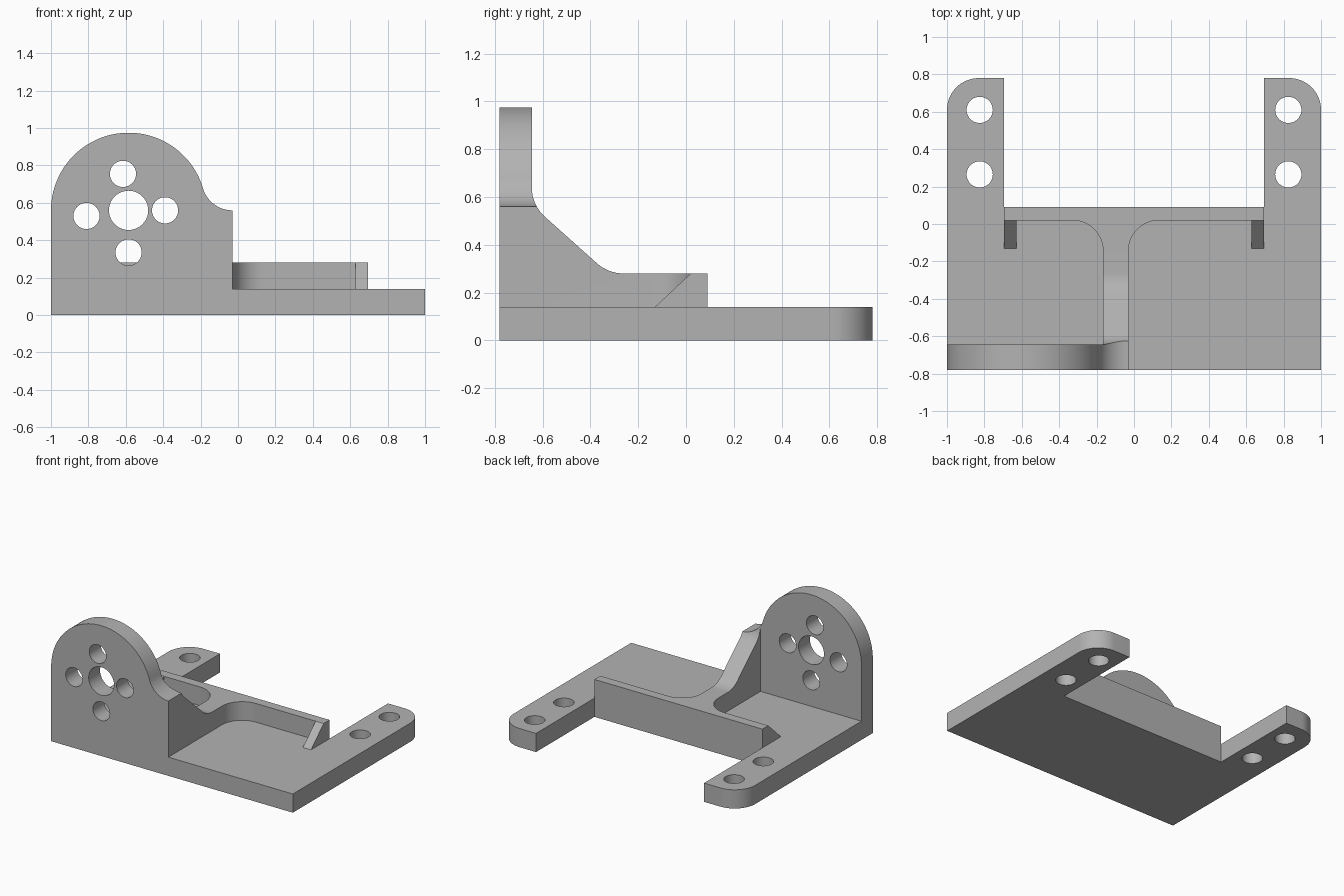
import bpy, bmesh
from math import radians, sin, cos, pi
from mathutils import Vector

cube = bpy.data.objects.get("Cube")
if cube:
    bpy.data.objects.remove(cube, do_unlink=True)

grey = bpy.data.materials.new("plain grey")
grey.use_nodes = True
COLOUR = (0.45, 0.45, 0.45, 1)
grey.diffuse_color = COLOUR
grey.node_tree.nodes["Principled BSDF"].inputs["Base Color"].default_value = COLOUR

# Each profile plane maps (u, v, depth) to x, y, z
PLANES = {
    "top": lambda u, v, d: (u, v, d),
    "front": lambda u, v, d: (u, d, v),
    "side": lambda u, v, d: (d, u, v),
}


def arc(cx, cy, r, start, end, steps=16):
    angles = [radians(start + (end - start) * i / steps) for i in range(steps + 1)]
    return [(cx + r * cos(a), cy + r * sin(a)) for a in angles]


def prism(name, plane, points, low, high):
    """Extrude a closed profile between two depths."""
    place = PLANES[plane]
    bm = bmesh.new()
    face = bm.faces.new([bm.verts.new(place(u, v, low)) for u, v in points])
    new = bmesh.ops.extrude_face_region(bm, geom=[face])["geom"]
    shift = Vector(place(0, 0, high - low))
    bmesh.ops.translate(bm, vec=shift, verts=[g for g in new if isinstance(g, bmesh.types.BMVert)])
    bmesh.ops.recalc_face_normals(bm, faces=bm.faces[:])
    mesh = bpy.data.meshes.new(name)
    bm.to_mesh(mesh)
    bm.free()
    mesh.materials.append(grey)
    obj = bpy.data.objects.new(name, mesh)
    bpy.context.collection.objects.link(obj)
    return obj


def select(obj):
    bpy.ops.object.select_all(action="DESELECT")
    obj.select_set(True)
    bpy.context.view_layer.objects.active = obj


def combine(obj, tool, operation):
    """Apply a boolean and discard its tool."""
    select(obj)
    mod = obj.modifiers.new("cut", "BOOLEAN")
    mod.operation, mod.solver, mod.object = operation, "EXACT", tool
    bpy.ops.object.modifier_apply(modifier=mod.name)
    bpy.data.objects.remove(tool, do_unlink=True)


def drill(obj, plane, u, v, r, low, high):
    combine(obj, prism("drill", plane, arc(u, v, r, 0, 360, 40)[:-1], low, high), "DIFFERENCE")


FRONT, BACK, PLATE_BACK = -0.78, 0.09, -0.645
BASE_TOP, WALL_TOP = 0.14, 0.28
RIB_LEFT, RIB_RIGHT, INNER = -0.165, -0.03, 0.695

# Base plate with two rounded mounting arms
right_half = [(1, FRONT)] + arc(0.83, 0.61, 0.17, 0, 90) + [(INNER, 0.78), (INNER, BACK)]
base = prism("base_plate", "top", right_half + [(-x, y) for x, y in reversed(right_half)], 0, BASE_TOP)
for x in (-0.825, 0.825):
    for y in (0.265, 0.61):
        drill(base, "top", x, y, 0.07, -0.1, 0.3)

# Upright plate: large round head flowing into a small fillet
fillet = arc(RIB_RIGHT, 0.724, 0.164, 196.5, 270)
head = arc(-0.585, 0.56, 0.415, 180, 16.5, 48) + fillet[1:]
plate = prism("upright_plate", "front",
              [(-1, BASE_TOP)] + head + [(RIB_RIGHT, BASE_TOP)], FRONT, PLATE_BACK)
drill(plate, "front", -0.585, 0.56, 0.105, -0.9, -0.5)
for x, z in ((-0.615, 0.755), (-0.81, 0.53), (-0.39, 0.56), (-0.585, 0.335)):
    drill(plate, "front", x, z, 0.07, -0.9, -0.5)

# Rib and back wall: plan outline trimmed by the sloping side profile
plan = [(RIB_LEFT, PLATE_BACK), (RIB_RIGHT, PLATE_BACK)]
plan += arc(0.135, -0.145, 0.165, 180, 90)
plan += [(INNER, 0.02), (INNER, BACK), (-INNER, BACK), (-INNER, 0.02)]
plan += arc(-0.33, -0.145, 0.165, 90, 0)
rib = prism("rib_and_back_wall", "top", plan, BASE_TOP, 0.9)
slope = [(-0.7, 0), (0.2, 0), (0.2, WALL_TOP)]
slope += arc(-0.26, 0.45, 0.17, 270, 228)
slope += arc(-0.48, 0.64, 0.165, 228, 180) + [(PLATE_BACK, 0.8), (-0.7, 0.8)]
combine(rib, prism("slope_trim", "side", slope, -1.2, 1.2), "INTERSECT")
trim = fillet + [(0.1, 0.56), (0.1, 0.95), (-0.187, 0.95)]
combine(rib, prism("fillet_trim", "front", trim, -0.9, -0.4), "DIFFERENCE")

# Small triangular gussets at the wall ends
for name, x in (("right_gusset", -INNER), ("left_gusset", INNER - 0.067)):
    prism(name, "side", [(-0.13, BASE_TOP), (0.02, BASE_TOP), (0.02, WALL_TOP)], x, x + 0.067)

for obj in list(bpy.context.collection.objects):
    if obj.type == "MESH" and obj.data.materials and obj.data.materials[0] == grey:
        select(obj)
        bpy.ops.object.shade_smooth_by_angle(angle=radians(30))
